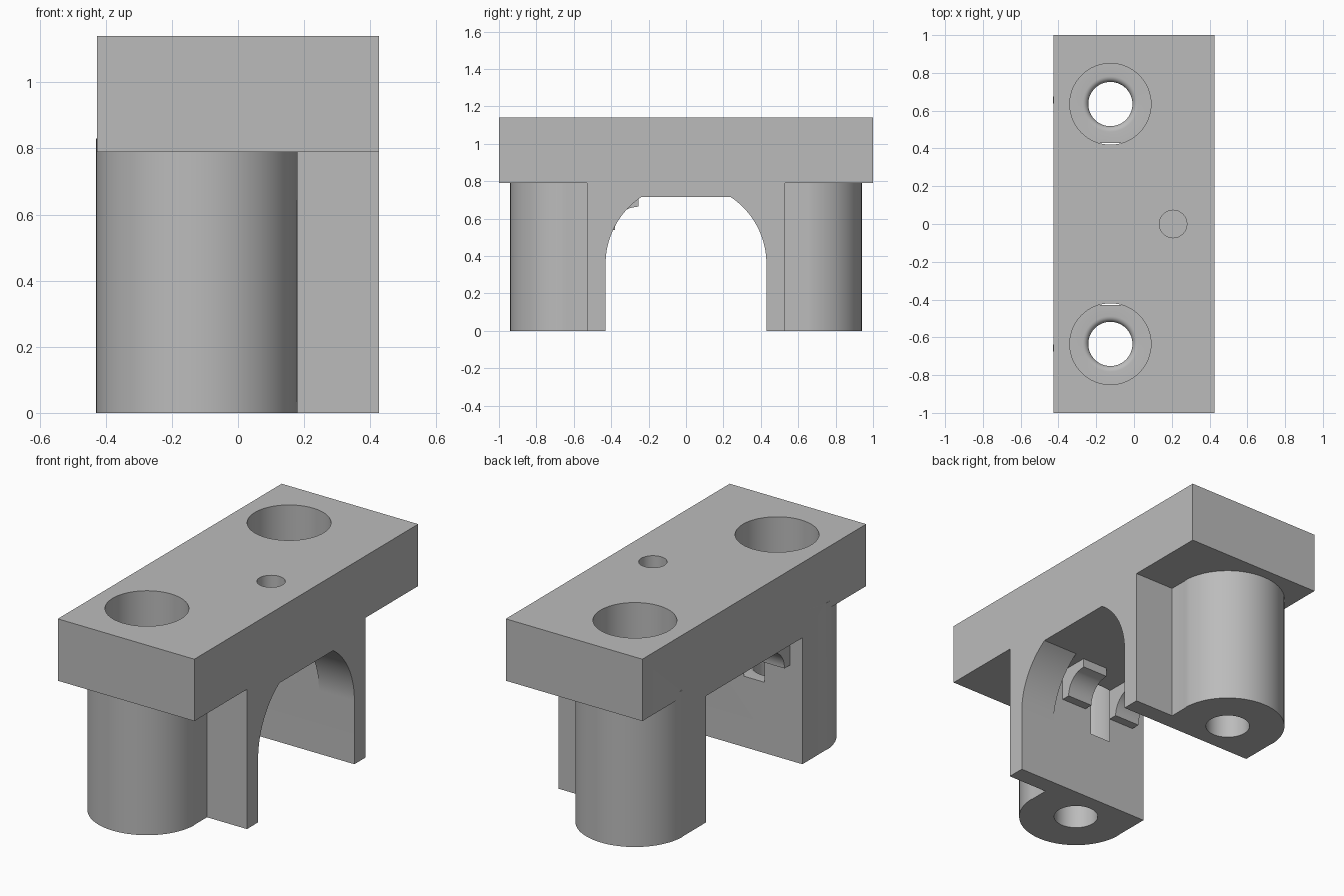
import bpy, bmesh, math

if "Cube" in bpy.data.objects:
    bpy.data.objects.remove(bpy.data.objects["Cube"])

grey = bpy.data.materials.new("plain_grey")
grey.use_nodes = True
COLOUR = (0.5, 0.5, 0.5, 1)
grey.diffuse_color = COLOUR
grey.node_tree.nodes["Principled BSDF"].inputs["Base Color"].default_value = COLOUR

HALF_X, WALL_IN, WALL_OUT = 0.427, 0.43, 0.53
TOP, SHELF, CEILING = 1.14, 0.79, 0.715
BOLT_X, BOLT_Y, PILLAR_R = -0.125, 0.635, 0.302


def finish(name, bm):
    bmesh.ops.recalc_face_normals(bm, faces=bm.faces)
    mesh = bpy.data.meshes.new(name)
    bm.to_mesh(mesh)
    bm.free()
    mesh.materials.append(grey)
    ob = bpy.data.objects.new(name, mesh)
    bpy.context.collection.objects.link(ob)
    return ob


def extrude(name, points, lo, hi, axis):
    """Prism from a yz outline (axis 'x') or an xy outline (axis 'z')."""
    bm = bmesh.new()
    place = (lambda a, b, c: (c, a, b)) if axis == 'x' else (lambda a, b, c: (a, b, c))
    face = bm.faces.new([bm.verts.new(place(a, b, lo)) for a, b in points])
    new = bmesh.ops.extrude_face_region(bm, geom=[face])["geom"]
    shift = [v for v in new if isinstance(v, bmesh.types.BMVert)]
    bmesh.ops.translate(bm, verts=shift, vec=place(0, 0, hi - lo))
    return finish(name, bm)


def lathe(name, profile, x, y, n=64):
    """Closed solid of revolution from (radius, height) pairs."""
    bm = bmesh.new()
    rings = [[bm.verts.new((x + r * math.cos(math.tau * i / n),
                            y + r * math.sin(math.tau * i / n), z))
              for i in range(n)] for r, z in profile]
    for a, b in zip(rings, rings[1:]):
        for i in range(n):
            j = (i + 1) % n
            bm.faces.new((a[i], a[j], b[j], b[i]))
    bm.faces.new(rings[0])
    bm.faces.new(rings[-1])
    return finish(name, bm)


def arc(cx, cy, r, start, end, n=24):
    return [(cx + r * math.cos(start + (end - start) * i / n),
             cy + r * math.sin(start + (end - start) * i / n)) for i in range(n + 1)]


def combine(body, tool, operation):
    mod = body.modifiers.new(tool.name, 'BOOLEAN')
    mod.operation, mod.object, mod.solver = operation, tool, 'EXACT'
    bpy.context.view_layer.objects.active = body
    bpy.ops.object.modifier_apply(modifier=mod.name)
    bpy.data.objects.remove(tool)


# Top plate with the two straight walls below it
half = [(1, TOP), (1, SHELF), (WALL_OUT, SHELF), (WALL_OUT, 0), (WALL_IN, 0), (WALL_IN, CEILING)]
outline = half + [(-y, z) for y, z in reversed(half)]
body = extrude("mounting_bracket", outline, -HALF_X, HALF_X, 'x')

# Arched corner fillings near the +x side
ARCH_Y = 0.24
arch_z = CEILING - math.sqrt(WALL_IN ** 2 - ARCH_Y ** 2)
curve = arc(0, arch_z, WALL_IN, 0, math.acos(ARCH_Y / WALL_IN))
spandrel = curve + [(ARCH_Y, CEILING + 0.03), (WALL_IN + 0.05, CEILING + 0.03), (WALL_IN + 0.05, arch_z)]

# Rounded pillars: straight flanks ending in a half circle
pillar = arc(BOLT_X, BOLT_Y, PILLAR_R + 0.003, 0, math.pi, 48)
pillar[0], pillar[-1] = (BOLT_X + PILLAR_R, BOLT_Y), (-HALF_X, BOLT_Y)
pillar += [(-HALF_X, 0.48), (BOLT_X + PILLAR_R, 0.48)]

for s in (-1, 1):
    combine(body, extrude("spandrel", [(s * y, z) for y, z in spandrel], 0.205, HALF_X, 'x'), 'UNION')
    combine(body, extrude("pillar", [(x, s * y) for x, y in pillar], 0, SHELF + 0.04, 'z'), 'UNION')

# Two small curved clips in the front inner corner
clip = [(-0.255, 0.665)] + arc(-0.255, 0.54, 0.125, math.radians(110), math.pi, 10)
clip += [(-WALL_IN - 0.03, 0.54), (-WALL_IN - 0.03, CEILING + 0.03), (-0.255, CEILING + 0.03)]
for lo in (-0.35, -0.02):
    combine(body, extrude("clip", clip, lo, lo + 0.16, 'x'), 'UNION')

# Counterbored bolt holes with an eased inner rim, and a blind pin hole
FLOOR, EASE = 0.4, 0.03
HOLE_R, BORE_R = 0.117, 0.215
rim = arc(HOLE_R + EASE, FLOOR - EASE, EASE, math.pi, math.pi / 2, 6)
bolt = [(HOLE_R, -0.1)] + rim + [(BORE_R, FLOOR), (BORE_R, TOP + 0.1)]
for s in (-1, 1):
    combine(body, lathe("bolt_hole", bolt, BOLT_X, s * BOLT_Y), 'DIFFERENCE')
combine(body, lathe("pin_hole", [(0.073, 0.9), (0.073, TOP + 0.1)], 0.207, 0, 32), 'DIFFERENCE')

# Smooth the curved walls, keep hard edges
bpy.ops.object.select_all(action='DESELECT')
body.select_set(True)
bpy.context.view_layer.objects.active = body
bpy.ops.object.shade_smooth_by_angle(angle=math.radians(30))
